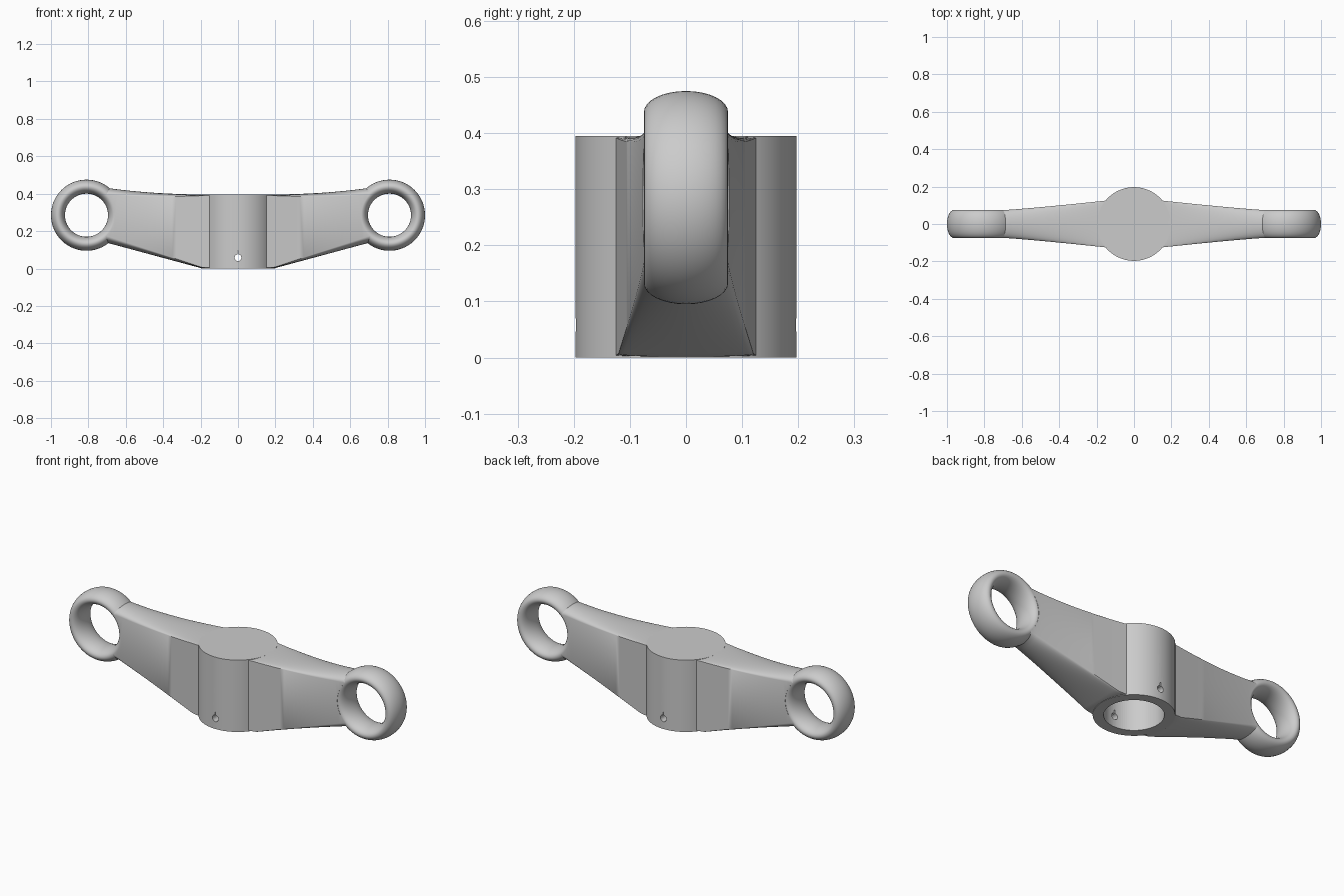
import bpy, bmesh, math
from mathutils import Matrix

cube = bpy.data.objects.get("Cube")
if cube:
    bpy.data.objects.remove(cube, do_unlink=True)

grey = bpy.data.materials.new("satin grey")
grey.use_nodes = True
colour = (0.6, 0.6, 0.6, 1)
grey.diffuse_color = colour
grey.node_tree.nodes["Principled BSDF"].inputs["Base Color"].default_value = colour

HUB_R, HUB_H = 0.197, 0.395
RING_X, RING_Z, RING_R, TUBE, HALF = 0.81, 0.285, 0.1525, 0.0375, 0.075


def add_object(name, bm):
    bmesh.ops.recalc_face_normals(bm, faces=bm.faces)
    mesh = bpy.data.meshes.new(name)
    bm.to_mesh(mesh)
    bm.free()
    mesh.materials.append(grey)
    ob = bpy.data.objects.new(name, mesh)
    bpy.context.collection.objects.link(ob)
    return ob


def cylinder(name, radius, length, centre, along_y=False, sides=96):
    bm = bmesh.new()
    matrix = Matrix.Translation(centre)
    if along_y:
        matrix = matrix @ Matrix.Rotation(math.pi / 2, 4, 'X')
    bmesh.ops.create_cone(bm, cap_ends=True, segments=sides, radius1=radius,
                          radius2=radius, depth=length, matrix=matrix)
    return add_object(name, bm)


def loft(name, loops, closed=False):
    """Skin a list of equal closed loops, capping the ends unless closed."""
    bm = bmesh.new()
    rows = [[bm.verts.new(p) for p in loop] for loop in loops]
    pairs = list(zip(rows, rows[1:])) + ([(rows[-1], rows[0])] if closed else [])
    for a, b in pairs:
        for i in range(len(a)):
            j = (i + 1) % len(a)
            bm.faces.new((a[i], a[j], b[j], b[i]))
    if not closed:
        bm.faces.new(rows[0])
        bm.faces.new(rows[-1])
    return add_object(name, bm)


def cut(ob, cutter):
    mod = ob.modifiers.new("cut", 'BOOLEAN')
    mod.operation, mod.solver, mod.object = 'DIFFERENCE', 'EXACT', cutter
    cutter.hide_render = True
    cutter.hide_set(True)


def arm_section(x, half_y, bottom, top, cap):
    """Straight sides closed by elliptical caps above and below."""
    n = 16
    points = []
    for sign, edge in ((1, top - cap), (-1, bottom + cap)):
        for i in range(n + 1):
            a = math.pi * i / n
            points.append((x, sign * half_y * math.cos(a), edge + sign * cap * math.sin(a)))
    return points


def station(t):
    """Arm section at t from hub (0) to ring (1)."""
    x = 0.15 + 0.54 * t
    bottom = max(0.001, 0.135 * (x - 0.19) / 0.5)
    top = 0.3945 + 0.008 * t + 0.027 * t ** 2.5
    half_y = HALF + 0.05 * (1 - t) ** 1.15
    return x, half_y, bottom, top, 0.003 + 0.032 * t


# Hub with blind bore and cross pin hole
hub = cylinder("hub", HUB_R, HUB_H, (0, 0, HUB_H / 2))
cut(hub, cylinder("bore_cutter", 0.145, 0.6, (0, 0, 0)))
cut(hub, cylinder("pin_hole_cutter", 0.018, 0.6, (0, 0, 0.058), True, 32))
slit = bmesh.new()
bmesh.ops.create_cube(slit, size=1, matrix=Matrix.Translation((0, 0, 0.075))
                      @ Matrix.Diagonal((0.005, 0.6, 0.035, 1)))
cut(hub, add_object("slit_cutter", slit))

# Arms and end rings
parts = [hub]
for side, s in (("left", 1), ("right", -1)):
    stations = [station(i / 24) for i in range(25)]
    x, half_y, bottom, top, cap = stations[-1]
    stations.append((0.765, half_y, bottom + 0.01, top, cap))
    arm = loft(side + "_arm", [[(s * p[0], p[1], p[2]) for p in arm_section(*st)]
                               for st in stations])
    cut(arm, cylinder(side + "_ring_cutter", RING_R, 0.4, (s * RING_X, 0, RING_Z), True))

    loops = []
    for i in range(80):
        a = math.tau * i / 80
        loop = []
        for j in range(32):
            b = math.tau * j / 32
            r = RING_R + TUBE * math.cos(b)
            loop.append((s * RING_X + r * math.cos(a), HALF * math.sin(b),
                         RING_Z + r * math.sin(a)))
        loops.append(loop)
    parts += [arm, loft(side + "_ring", loops, closed=True)]

# Smooth curved surfaces, keep machined edges crisp
for ob in bpy.context.selected_objects:
    ob.select_set(False)
for ob in parts:
    ob.select_set(True)
bpy.context.view_layer.objects.active = hub
bpy.ops.object.shade_smooth_by_angle(angle=math.radians(35))
